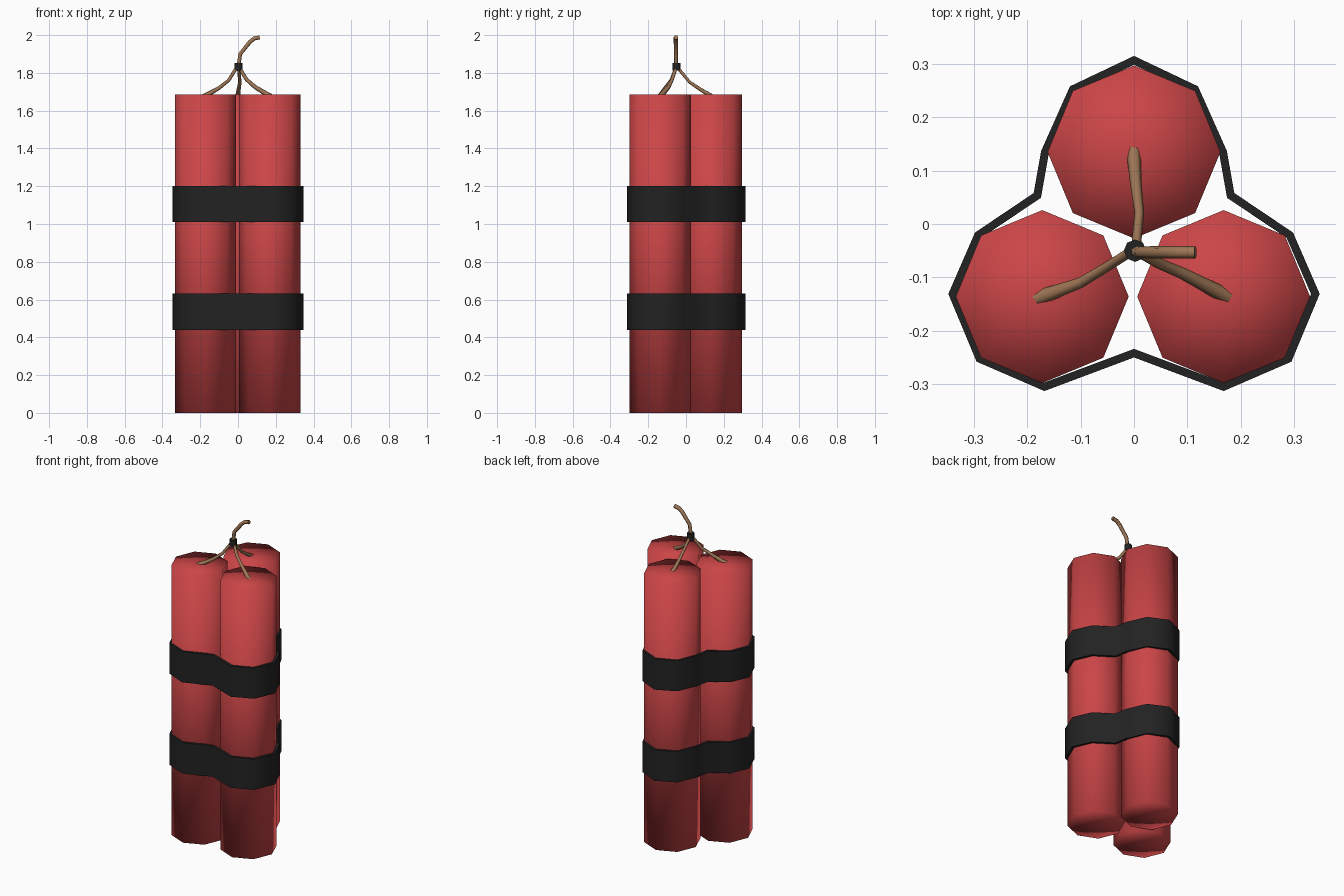
import bpy, bmesh, math
from mathutils import Vector

cube = bpy.data.objects.get("Cube")
if cube:
    bpy.data.objects.remove(cube, do_unlink=True)


def make_material(name, rgb):
    mat = bpy.data.materials.new(name)
    mat.use_nodes = True
    mat.diffuse_color = (*rgb, 1)
    bsdf = next(n for n in mat.node_tree.nodes if n.type == 'BSDF_PRINCIPLED')
    bsdf.inputs["Base Color"].default_value = (*rgb, 1)
    return mat


red = make_material("red paper", (0.6, 0.06, 0.063))
black = make_material("black tape", (0.016, 0.016, 0.016))
brown = make_material("brown cord", (0.34, 0.18, 0.09))


def add_object(name, data, mat):
    data.materials.append(mat)
    obj = bpy.data.objects.new(name, data)
    bpy.context.collection.objects.link(obj)
    bpy.ops.object.select_all(action='DESELECT')
    obj.select_set(True)
    bpy.context.view_layer.objects.active = obj
    return obj


def finish_mesh(name, bm, mat):
    bmesh.ops.recalc_face_normals(bm, faces=bm.faces)
    mesh = bpy.data.meshes.new(name)
    bm.to_mesh(mesh)
    bm.free()
    return add_object(name, mesh, mat)


# Eight-sided sticks with softly shaded rims
HEIGHT = 1.685
for name, x, y in (("back_stick", 0, 0.135), ("right_stick", -0.172, -0.136),
                   ("left_stick", 0.168, -0.136)):
    bm = bmesh.new()
    bmesh.ops.create_cone(bm, cap_ends=True, cap_tris=True, segments=8,
                          radius1=0.162, radius2=0.162, depth=HEIGHT)
    bmesh.ops.translate(bm, verts=bm.verts, vec=(x, y, HEIGHT / 2))
    finish_mesh(name, bm, red)
    bpy.ops.object.shade_smooth()

# Tape bands: half an outline, mirrored, hugging the three sticks
half = [(0, 0.315), (0.12, 0.258), (0.174, 0.137), (0.188, 0.058), (0.298, -0.016),
        (0.348, -0.131), (0.295, -0.258), (0.168, -0.313), (0, -0.25)]
outline = [Vector(p) for p in half + [(-x, y) for x, y in half[-2:0:-1]]]


def inset(points, width):
    result = []
    for i, p in enumerate(points):
        a = (p - points[i - 1]).normalized()
        b = (points[(i + 1) % len(points)] - p).normalized()
        n = Vector((a.y + b.y, -a.x - b.x)).normalized()
        result.append(p + n * width / n.dot(Vector((a.y, -a.x))))
    return result


inner = inset(outline, 0.015)
for name, low, high in (("lower_band", 0.44, 0.633), ("upper_band", 1.01, 1.202)):
    bm = bmesh.new()
    rings = [[bm.verts.new((p.x, p.y, z)) for p in loop]
             for loop, z in ((outline, low), (outline, high), (inner, high), (inner, low))]
    for r in range(4):
        a, b = rings[r], rings[(r + 1) % 4]
        for i in range(len(a)):
            j = (i + 1) % len(a)
            bm.faces.new((a[i], a[j], b[j], b[i]))
    finish_mesh(name, bm, black)
    bpy.ops.object.shade_smooth_by_angle(angle=math.radians(65))


# Cords: one fuse tip and three branches; each point is x, y, z, radius
def add_cord(name, points):
    curve = bpy.data.curves.new(name, 'CURVE')
    curve.dimensions = '3D'
    curve.bevel_depth = 1
    curve.bevel_resolution = 1
    curve.use_fill_caps = True
    spline = curve.splines.new('POLY')
    spline.points.add(len(points) - 1)
    for point, (x, y, z, radius) in zip(spline.points, points):
        point.co = (x, y, z, 1)
        point.radius = radius
    add_object(name, curve, brown)
    bpy.ops.object.convert(target='MESH')
    bpy.ops.object.shade_smooth_by_angle(angle=math.radians(65))


add_cord("fuse_tip", [(0, -0.052, 1.82, 0.011), (0.012, -0.053, 1.9, 0.011),
                      (0.062, -0.053, 1.963, 0.012), (0.085, -0.053, 1.982, 0.012),
                      (0.115, -0.053, 1.988, 0.012)])
add_cord("back_branch", [(0.003, -0.05, 1.835, 0.009), (0.01, 0.02, 1.75, 0.009),
                         (0.003, 0.08, 1.71, 0.011), (-0.001, 0.142, 1.672, 0.014)])
add_cord("right_branch", [(-0.003, -0.05, 1.835, 0.009), (-0.05, -0.08, 1.76, 0.009),
                          (-0.1, -0.11, 1.72, 0.01), (-0.184, -0.14, 1.672, 0.015)])
add_cord("left_branch", [(0.003, -0.05, 1.835, 0.009), (0.045, -0.073, 1.765, 0.01),
                         (0.09, -0.092, 1.725, 0.011), (0.178, -0.138, 1.672, 0.015)])

# Knot tying the cords together
bm = bmesh.new()
bmesh.ops.create_cone(bm, cap_ends=True, segments=8, radius1=0.021, radius2=0.021, depth=0.04)
bmesh.ops.translate(bm, verts=bm.verts, vec=(0.002, -0.05, 1.832))
finish_mesh("knot", bm, black)
bpy.ops.object.shade_smooth_by_angle(angle=math.radians(50))
